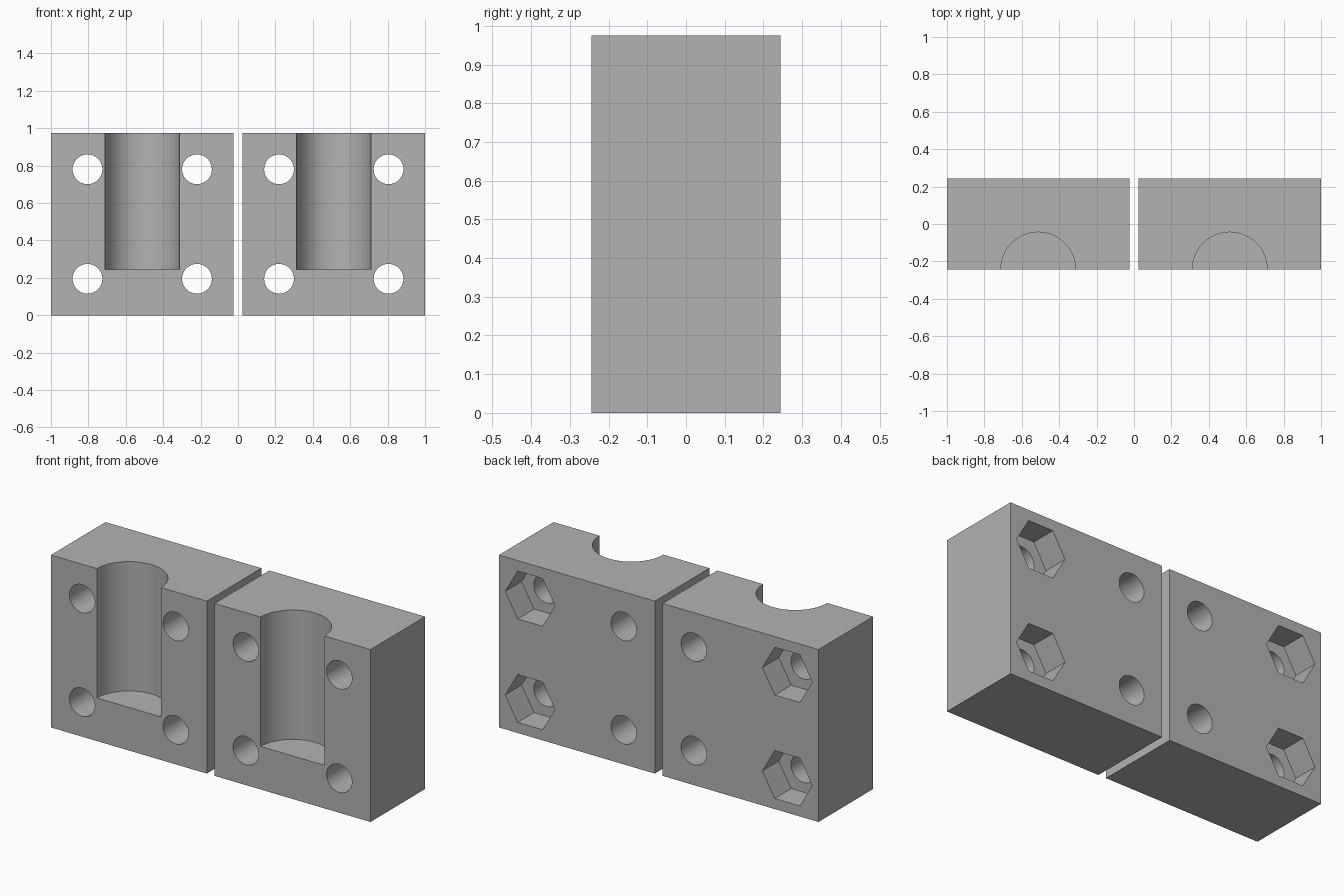
import bpy, math
from mathutils import Matrix

default = bpy.data.objects.get("Cube")
if default:
    bpy.data.objects.remove(default)

MM = 2 / 41                      # the pair of blocks spans 41 mm
SIDE, DEPTH, GAP = 20 * MM, 10 * MM, 1 * MM
BORE_R, BORE_FLOOR = 4.1 * MM, 5 * MM
HOLE_R, HOLE_INSET = 1.63 * MM, 4 * MM
NUT_R, NUT_DEPTH = 3.2 * MM, 3 * MM
CENTRE = (SIDE + GAP) / 2
EPS = 0.1                        # how far cutters overshoot the faces

grey = bpy.data.materials.new("plain_grey")
grey.use_nodes = True
colour = (0.45, 0.45, 0.45, 1)
grey.diffuse_color = colour
grey.node_tree.nodes["Principled BSDF"].inputs["Base Color"].default_value = colour


def cut(target, sides, radius, length, location, rotation=(0, 0, 0)):
    """Subtract a prism from the target block."""
    bpy.ops.mesh.primitive_cylinder_add(vertices=sides, radius=radius, depth=length,
                                        location=location, rotation=rotation)
    cutter = bpy.context.object
    cutter.hide_render = True
    mod = target.modifiers.new("cut", 'BOOLEAN')
    mod.operation = 'DIFFERENCE'
    mod.solver = 'EXACT'
    mod.object = cutter
    bpy.context.view_layer.objects.active = target
    bpy.ops.object.modifier_apply(modifier=mod.name)
    bpy.data.objects.remove(cutter)


# Left block
bpy.ops.mesh.primitive_cube_add(size=1, location=(CENTRE, 0, SIDE / 2))
left = bpy.context.object
left.name = "left_clamp_block"
left.scale = (SIDE, DEPTH, SIDE)
bpy.ops.object.transform_apply(location=True, rotation=False, scale=True)
left.data.materials.append(grey)

# Half-round bore, open at the top and front
bore_length = SIDE - BORE_FLOOR + EPS
cut(left, 96, BORE_R, bore_length, (CENTRE, -DEPTH / 2, BORE_FLOOR + bore_length / 2))

# Bolt holes through the block, with hexagonal nut pockets behind the outer pair
reach = SIDE / 2 - HOLE_INSET
for z in (HOLE_INSET, SIDE - HOLE_INSET):
    for side in (-1, 1):
        x = CENTRE + side * reach
        cut(left, 48, HOLE_R, DEPTH + 2 * EPS, (x, 0, z), (math.pi / 2, 0, 0))
    # rolled so the flats lie at the top and bottom
    cut(left, 6, NUT_R, NUT_DEPTH + EPS, (x, DEPTH / 2 + (EPS - NUT_DEPTH) / 2, z),
        (math.pi / 2, math.pi / 6, 0))

# Right block is the mirror image
right = left.copy()
right.data = left.data.copy()
right.name = "right_clamp_block"
bpy.context.collection.objects.link(right)
right.data.transform(Matrix.Scale(-1, 4, (1, 0, 0)))
right.data.flip_normals()

# Smooth the round walls, keep the edges sharp
bpy.ops.object.select_all(action='DESELECT')
for block in (left, right):
    block.select_set(True)
bpy.context.view_layer.objects.active = left
bpy.ops.object.shade_smooth_by_angle(angle=math.radians(30))
